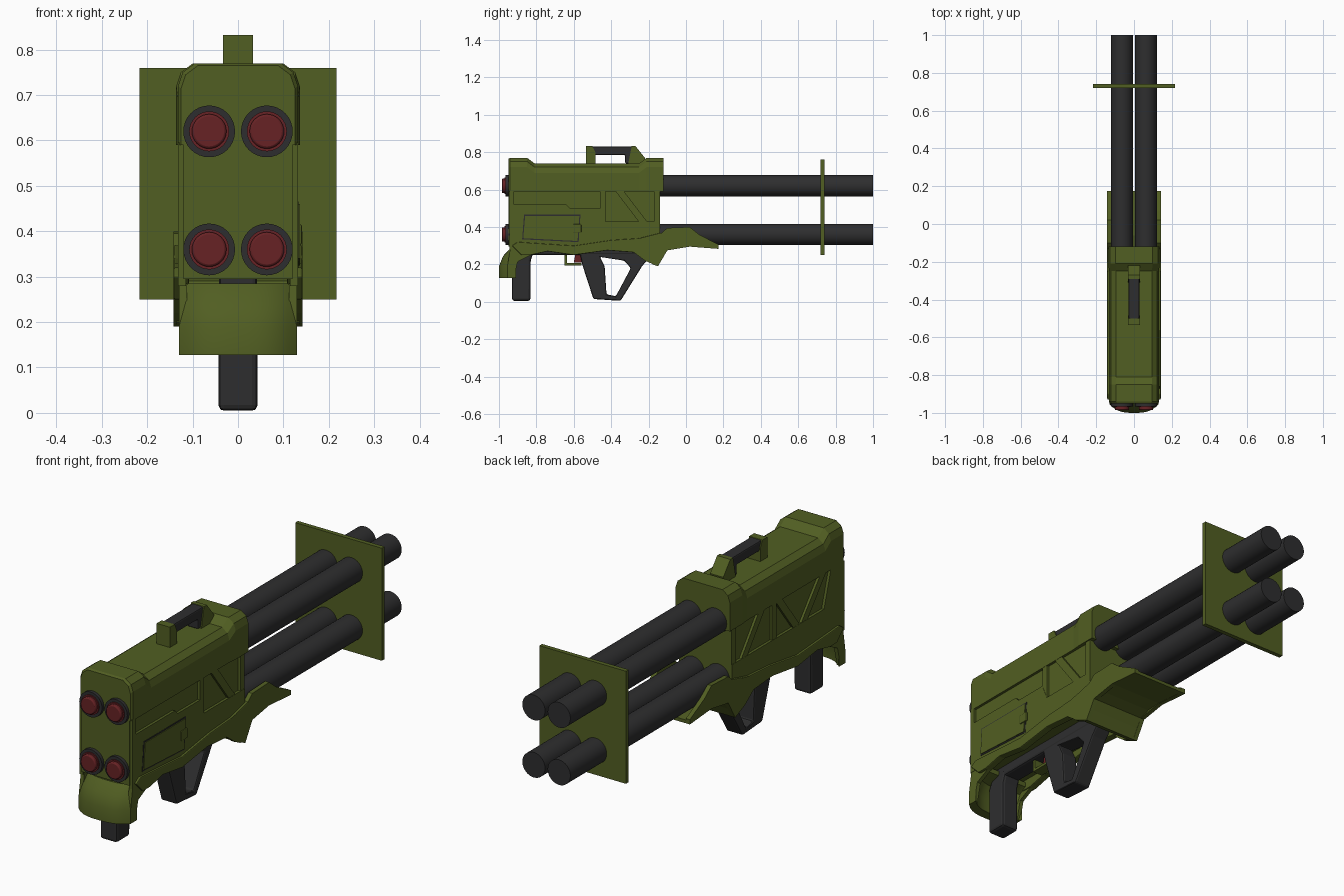
import bpy, bmesh, math
from mathutils import Matrix

cube = bpy.data.objects.get("Cube")
if cube:
    bpy.data.objects.remove(cube, do_unlink=True)


def material(name, rgb):
    m = bpy.data.materials.new(name)
    m.use_nodes = True
    m.diffuse_color = (*rgb, 1)
    m.node_tree.nodes["Principled BSDF"].inputs["Base Color"].default_value = (*rgb, 1)
    return m


GREEN = material("olive_green", (0.083, 0.113, 0.016))
DARK = material("charcoal", (0.027, 0.027, 0.028))
RED = material("warhead_red", (0.135, 0.016, 0.018))
smooth_parts = []


def finish(name, bm, mat, bevel=0, smooth=False):
    bmesh.ops.recalc_face_normals(bm, faces=bm.faces)
    me = bpy.data.meshes.new(name)
    bm.to_mesh(me)
    bm.free()
    me.materials.append(mat)
    ob = bpy.data.objects.new(name, me)
    bpy.context.collection.objects.link(ob)
    if bevel:
        mod = ob.modifiers.new("Bevel", 'BEVEL')
        mod.width, mod.segments, mod.limit_method = bevel, 2, 'ANGLE'
    if smooth:
        smooth_parts.append(ob)
    return ob


def loft(name, rings, mat, closed=False, **kw):
    """Skin a row of equal rings; closed joins the last ring to the first."""
    bm = bmesh.new()
    vs = [[bm.verts.new(p) for p in r] for r in rings]
    n = len(vs[0])
    pairs = list(zip(vs, vs[1:])) + ([(vs[-1], vs[0])] if closed else [])
    for a, b in pairs:
        for i in range(n):
            j = (i + 1) % n
            bm.faces.new((a[i], a[j], b[j], b[i]))
    if not closed:
        bm.faces.new(vs[0])
        bm.faces.new(vs[-1])
    return finish(name, bm, mat, **kw)


def prism(name, outline, x0, x1, mat, **kw):
    """Side outline of (y, z) points extruded across x."""
    return loft(name, [[(x, y, z) for y, z in outline] for x in (x0, x1)], mat, **kw)


def box(name, x0, x1, y0, y1, z0, z1, mat, **kw):
    return prism(name, [(y0, z0), (y1, z0), (y1, z1), (y0, z1)], x0, x1, mat, **kw)


def rod(name, x, z, r, y0, y1, mat, **kw):
    bm = bmesh.new()
    m = Matrix.Translation((x, (y0 + y1) / 2, z)) @ Matrix.Rotation(math.pi / 2, 4, 'X')
    bmesh.ops.create_cone(bm, cap_ends=True, segments=32, radius1=r, radius2=r,
                          depth=y1 - y0, matrix=m)
    return finish(name, bm, mat, smooth=True, **kw)


# Upper housing with chamfered shoulders and raised ends
rings = []
for y, top, w in ((-.95, .765, .125), (-.94, .77, .132), (-.85, .77, .132), (-.81, .74, .132),
                  (-.25, .74, .132), (-.21, .77, .136), (-.12, .77, .136)):
    half = [(w, .59), (w, top - .05), (w - .01, top - .02), (w - .037, top)]
    rings.append([(x, y, z) for x, z in half] + [(-x, y, z) for x, z in reversed(half)])
loft("upper_housing", rings, GREEN)

# Lower housing core, with raised side plates that leave sunken fields
box("lower_housing", -.12, .12, -.95, -.14, .295, .60, GREEN)
LEFT_PLATE = [(-.945, .28), (-.945, .595), (-.92, .595), (-.92, .52), (-.64, .52), (-.62, .50),
              (-.46, .50), (-.43, .43), (-.14, .43), (-.14, .28)]
RIGHT_PLATE = [(-.945, .28), (-.945, .595), (-.85, .595), (-.80, .43), (-.14, .43), (-.14, .28)]
prism("left_side_plate", LEFT_PLATE, .115, .132, GREEN)
prism("right_side_plate", RIGHT_PLATE, -.132, -.115, GREEN)


def strut(name, side, top_y, low_y, width=.045):
    prism(name, [(top_y, .595), (top_y + width, .595), (low_y + width, .425), (low_y, .425)],
          side * .115, side * .131, GREEN)


for side, label in ((1, "left"), (-1, "right")):
    strut(label + "_rear_strut", side, -.38, -.25)
    strut(label + "_rear_post", side, -.17, -.17, .03)
    strut(label + "_middle_post", side, -.46, -.46, .03)
strut("right_front_strut", -1, -.50, -.63)
strut("right_nose_strut", -1, -.82, -.68)

# Access door with a frame line and latch on the left side
DOOR = [(-.87, .34), (-.58, .325), (-.57, .46), (-.86, .46)]
prism("door_gap", [(y + (.006 if y > -.7 else -.006), z + (.006 if z > .4 else -.006))
                   for y, z in DOOR], .13, .1335, DARK)
prism("access_door", DOOR, .13, .137, GREEN)
box("door_latch", .13, .141, -.605, -.56, .37, .415, GREEN, bevel=.004)

# Lower skirts running along both sides
SKIRT = [(-.93, .30), (-.88, .25), (-.83, .25), (-.74, .27), (-.60, .25), (-.42, .275),
         (-.16, .255), (-.13, .37), (-.25, .34), (-.40, .33), (-.60, .30), (-.90, .32)]
for side, label in ((1, "left"), (-1, "right")):
    prism(label + "_skirt", SKIRT, side * .108, side * .142, GREEN, bevel=.004)

# Curved front shroud, bowed forward in the middle
SHROUD = [(-1, .127), (-1, .19), (-.978, .245), (-.94, .285), (-.86, .285),
          (-.86, .262), (-.93, .245), (-.955, .19), (-.955, .127)]
rings = []
for i in range(13):
    x = -.13 + .26 * i / 12
    bow = .045 * abs(x / .13) ** 3
    rings.append([(x, y + bow * (1 if y < -.9 else 0), z) for y, z in SHROUD])
loft("front_shroud", rings, GREEN, smooth=True)
for side, label in ((1, "left"), (-1, "right")):
    prism(label + "_shroud_wall", [(-.95, .127), (-.92, .127), (-.90, .215), (-.83, .25),
                                   (-.85, .29), (-.94, .285), (-.955, .19)],
          side * .112, side * .13, GREEN)

# Front grip, under rail and rear loop grip
prism("front_grip", [(-.93, .005), (-.832, .005), (-.83, .22), (-.81, .28), (-.90, .28),
                     (-.93, .22)], -.043, .043, DARK, bevel=.012)
box("under_rail", -.042, .042, -.88, -.18, .25, .31, DARK, bevel=.01)
OUTER = [(-.57, .27), (-.555, .20), (-.495, .015), (-.35, .005), (-.235, .19), (-.16, .28)]
INNER = [(-.46, .24), (-.435, .19), (-.425, .04), (-.375, .03), (-.295, .18), (-.33, .22)]
loft("rear_loop_grip", [[(x, y, z) for y, z in pts] for x, pts in
                        ((-.04, OUTER), (.04, OUTER), (.04, INNER), (-.04, INNER))],
     DARK, closed=True, bevel=.008)

# Trigger and its guard
prism("trigger", [(-.59, .26), (-.555, .26), (-.555, .21), (-.60, .21)], -.012, .012, RED)
prism("trigger_guard", [(-.65, .27), (-.65, .195), (-.56, .195), (-.56, .207), (-.637, .207),
                        (-.637, .27)], -.025, .025, GREEN)

# Flared hand guard: side cheeks and a swept underside sheet
CHEEK = [(-.30, .28), (-.22, .22), (-.15, .19), (-.10, .275), (.02, .295), (.175, .283),
         (.175, .305), (.07, .36), (.02, .40), (-.10, .395), (-.14, .36), (-.25, .34)]
for side, label in ((1, "left"), (-1, "right")):
    prism(label + "_guard_cheek", CHEEK, side * .122, side * .142, GREEN)
prism("guard_underside", [(-.18, .20), (-.15, .19), (-.125, .235), (-.10, .275), (-.05, .292),
                          (.02, .297), (.175, .283), (.175, .298), (.02, .315),
                          (-.06, .31), (-.12, .29), (-.15, .235)], -.135, .135, GREEN)

# Carry handle on top
prism("handle_front_post", [(-.535, .73), (-.535, .832), (-.50, .832), (-.485, .80),
                            (-.485, .73)], -.033, .033, GREEN)
prism("handle_bar", [(-.505, .785), (-.505, .83), (-.285, .83), (-.26, .80), (-.285, .74),
                     (-.325, .74), (-.325, .785)], -.028, .028, DARK, bevel=.006)
prism("handle_rear_post", [(-.31, .735), (-.29, .832), (-.27, .832), (-.22, .77), (-.22, .735)],
      -.033, .033, GREEN)

# Four launch tubes with red warheads, and the blast plate
for x in (-.0635, .0635):
    for z in (.36, .62):
        rod("launch_tube", x, z, .057, -.965, 1, DARK)
        rod("warhead_base", x, z, .044, -.97, -.95, RED)
        rod("warhead", x, z, .038, -.985, -.95, RED, bevel=.005)
box("blast_plate", -.217, .217, .72, .74, .25, .76, GREEN)

bpy.ops.object.select_all(action='DESELECT')
for ob in smooth_parts:
    ob.select_set(True)
bpy.context.view_layer.objects.active = smooth_parts[0]
bpy.ops.object.shade_smooth_by_angle(angle=math.radians(35))
